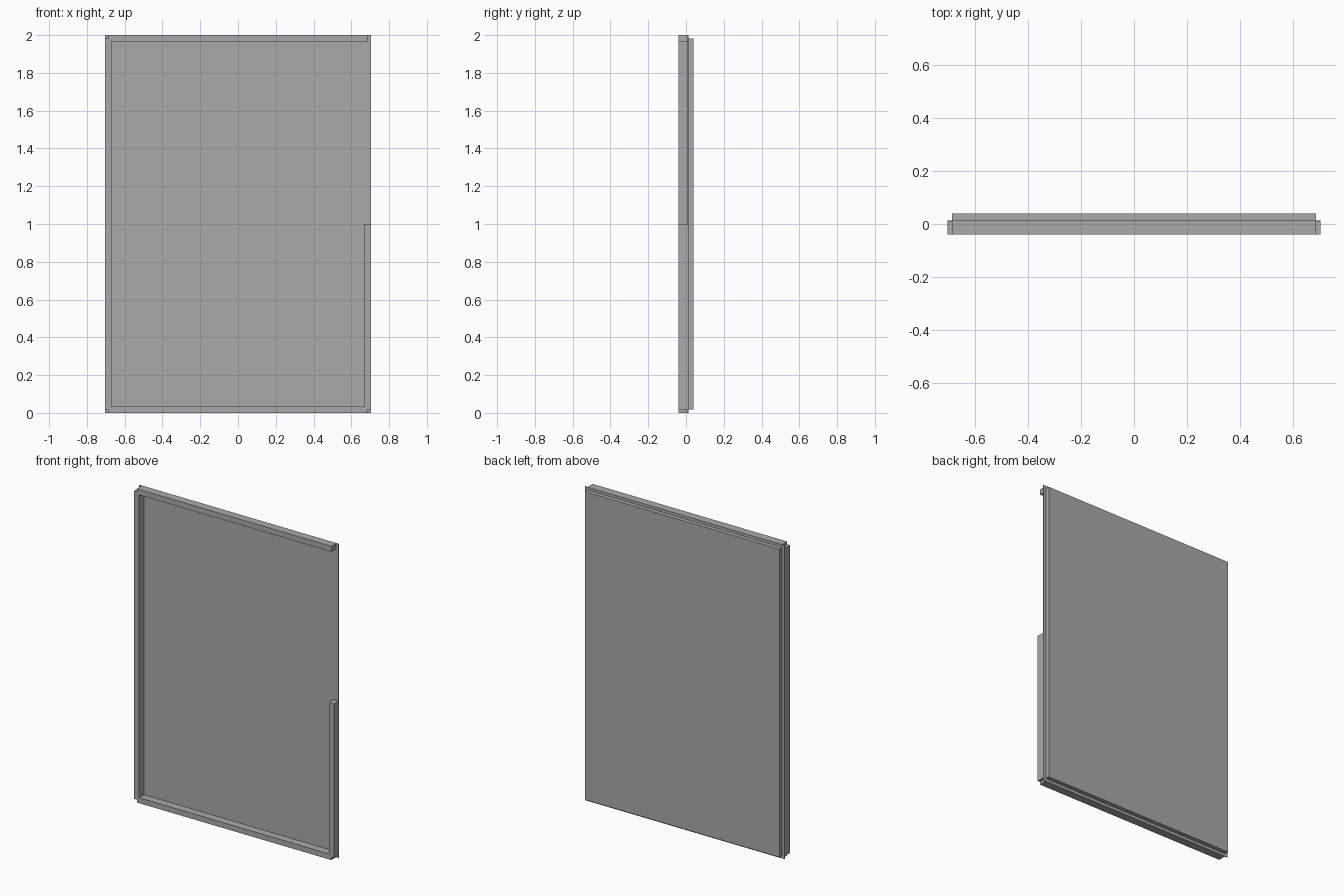
import bpy
import bmesh

cube = bpy.data.objects.get("Cube")
if cube:
    bpy.data.objects.remove(cube, do_unlink=True)

# One plain grey for the whole panel
grey = bpy.data.materials.new("plain grey")
grey.use_nodes = True
colour = (0.4, 0.4, 0.4, 1)
grey.diffuse_color = colour
grey.node_tree.nodes["Principled BSDF"].inputs["Base Color"].default_value = colour

# Shared dimensions
half_width, height = 0.704, 2.0
notch, rail = 0.018, 0.035
front, sheet_front, sheet_back, back = -0.04, 0.009, 0.013, 0.04


def extrude_outline(name, outline, y_start, y_end):
    """Extrude an x-z outline from y_start to y_end."""
    bm = bmesh.new()
    face = bm.faces.new([bm.verts.new((x, y_start, z)) for x, z in outline])
    result = bmesh.ops.extrude_face_region(bm, geom=[face])
    verts = [v for v in result["geom"] if isinstance(v, bmesh.types.BMVert)]
    bmesh.ops.translate(bm, verts=verts, vec=(0, y_end - y_start, 0))
    bmesh.ops.recalc_face_normals(bm, faces=bm.faces)
    mesh = bpy.data.meshes.new(name)
    bm.to_mesh(mesh)
    bm.free()
    mesh.materials.append(grey)
    obj = bpy.data.objects.new(name, mesh)
    bpy.context.collection.objects.link(obj)
    return obj


def rectangle(inset):
    x, low, high = half_width - inset, inset, height - inset
    return [(-x, low), (x, low), (x, high), (-x, high)]


# Thin sheet and the slightly smaller core behind it
extrude_outline("face_sheet", rectangle(0), sheet_front, sheet_back)
extrude_outline("back_core", rectangle(notch), sheet_back, back)

# Front edging: notched corners, open along the upper right side
outer, step, inner = half_width, half_width - notch, half_width - rail
edging = [
    (-step, 0), (step, 0), (step, notch), (outer, notch),
    (outer, height / 2), (inner, height / 2), (inner, rail), (-inner, rail),
    (-inner, height - rail), (step, height - rail), (step, height),
    (-step, height), (-step, height - notch), (-outer, height - notch),
    (-outer, notch), (-step, notch),
]
extrude_outline("front_edging", edging, front, sheet_front)
